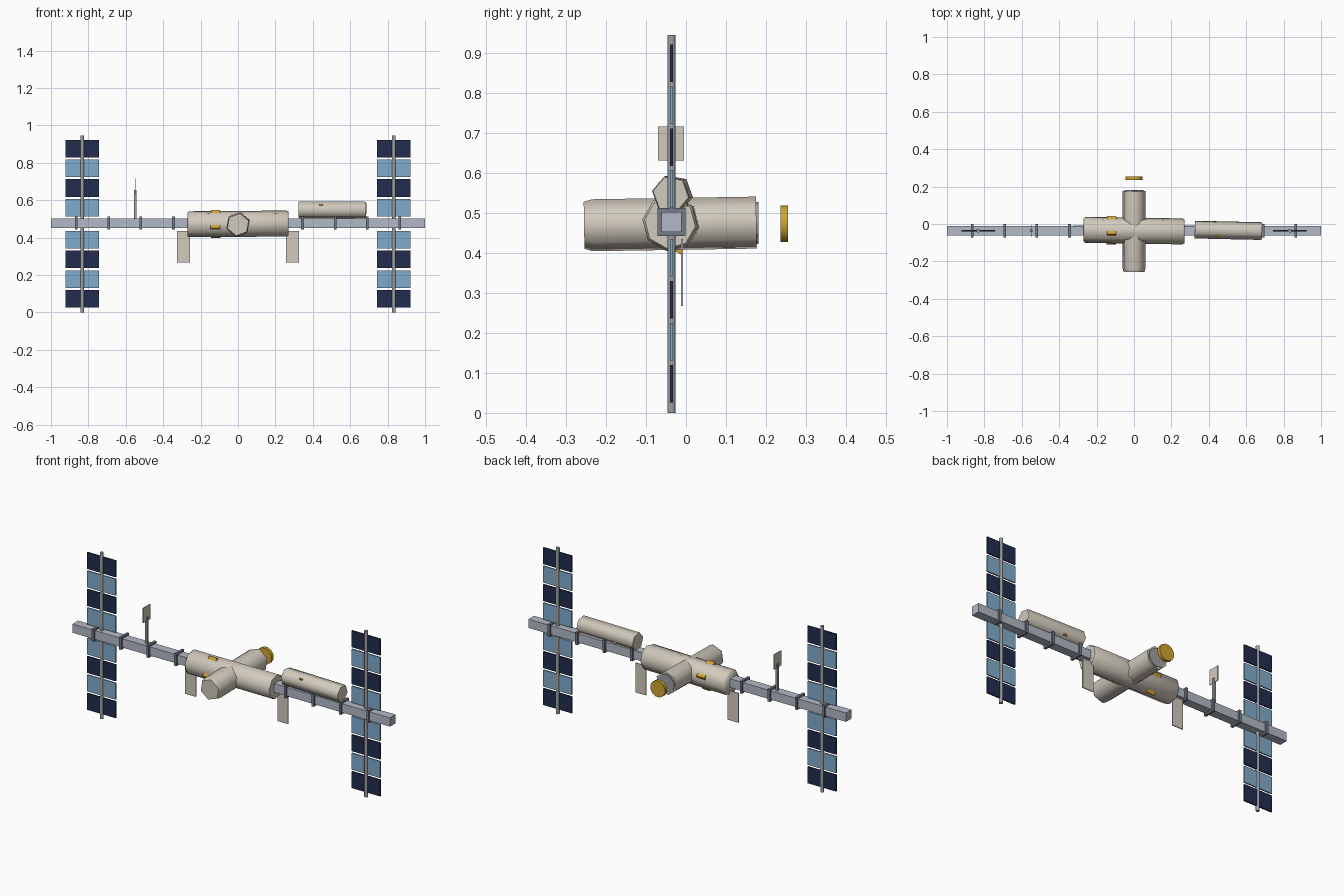
import bpy, math
from mathutils import Vector

if "Cube" in bpy.data.objects:
    bpy.data.objects.remove(bpy.data.objects["Cube"])


def mat(name, r, g, b):
    m = bpy.data.materials.new(name)
    m.diffuse_color = (r, g, b, 1)
    m.use_nodes = True
    m.node_tree.nodes["Principled BSDF"].inputs["Base Color"].default_value = m.diffuse_color
    return m


HULL = mat("warm_white_hull", 0.64, 0.59, 0.51)
TRUSS = mat("blue_grey_truss", 0.45, 0.49, 0.57)
RING = mat("dark_grey_frame", 0.18, 0.20, 0.24)
MAST = mat("mid_grey_mast", 0.34, 0.35, 0.37)
NAVY = mat("navy_cells", 0.016, 0.025, 0.075)
BLUE = mat("light_blue_cells", 0.22, 0.41, 0.60)
GOLD = mat("gold_foil", 0.62, 0.37, 0.03)


def make(name, verts, faces, material, smooth=None):
    me = bpy.data.meshes.new(name)
    me.from_pydata(verts, [], faces)
    me.materials.append(material)
    ob = bpy.data.objects.new(name, me)
    bpy.context.collection.objects.link(ob)
    if smooth:
        bpy.ops.object.select_all(action='DESELECT')
        ob.select_set(True)
        bpy.context.view_layer.objects.active = ob
        bpy.ops.object.shade_smooth_by_angle(angle=math.radians(smooth))
    return ob


def box(name, x0, x1, y0, y1, z0, z1, material):
    v = [(x, y, z) for x in (x0, x1) for y in (y0, y1) for z in (z0, z1)]
    f = [(0, 1, 3, 2), (4, 6, 7, 5), (0, 4, 5, 1), (2, 3, 7, 6), (0, 2, 6, 4), (1, 5, 7, 3)]
    return make(name, v, f, material)


def tube(name, p0, p1, profile, sides, rot, material, smooth=None):
    """Closed prism along p0-p1; profile is a list of (fraction, radius)."""
    p0, p1 = Vector(p0), Vector(p1)
    d = (p1 - p0).normalized()
    up = Vector((1, 0, 0)) if abs(d.z) > 0.9 else Vector((0, 0, 1))
    side = d.cross(up).normalized()
    up = side.cross(d)
    verts, faces = [], []
    for t, r in profile:
        for k in range(sides):
            a = math.radians(rot) + 2 * math.pi * k / sides
            verts.append(p0.lerp(p1, t) + up * (r * math.cos(a)) + side * (r * math.sin(a)))
    for j in range(len(profile) - 1):
        for k in range(sides):
            n = (k + 1) % sides
            faces.append((j * sides + k, (j + 1) * sides + k, (j + 1) * sides + n, j * sides + n))
    last = (len(profile) - 1) * sides
    faces.append(tuple(range(sides)))
    faces.append(tuple(last + k for k in reversed(range(sides))))
    ob = make(name, verts, faces, material, None)
    # consistent outward normals
    import bmesh
    bm = bmesh.new()
    bm.from_mesh(ob.data)
    bmesh.ops.recalc_face_normals(bm, faces=bm.faces)
    bm.to_mesh(ob.data)
    bm.free()
    if smooth:
        bpy.ops.object.select_all(action='DESELECT')
        ob.select_set(True)
        bpy.context.view_layer.objects.active = ob
        bpy.ops.object.shade_smooth_by_angle(angle=math.radians(smooth))
    return ob


CY, CZ = -0.036, 0.477   # truss centre line

# Truss beam with square collars
box("truss_beam", -1, 1, CY - 0.025, CY + 0.025, CZ - 0.025, CZ + 0.025, TRUSS)
for s in (-1, 1):
    for i, x in enumerate((0.345, 0.52, 0.692, 0.865)):
        x *= s
        box(f"truss_collar_{s}_{i}", x - 0.007, x + 0.007, CY - 0.035, CY + 0.035,
            CZ - 0.035, CZ + 0.035, RING)

# Solar wings: mast and alternating cells
for s in (-1, 1):
    mx = 0.833 * s
    tube(f"wing_mast_{s}", (mx, CY, 0), (mx, CY, 0.945), [(0, 0.0105), (1, 0.0105)], 8, 22.5, MAST, 50)
    for row in range(4):
        for v in (-1, 1):
            zc = 0.474 + v * (0.086 + 0.105 * row)
            for h in (-1, 1):
                xc = mx + h * 0.049
                box(f"solar_cell_{s}_{row}_{v}_{h}", xc - 0.041, xc + 0.041, CY - 0.004, CY + 0.004,
                    zc - 0.047, zc + 0.047, NAVY if row % 2 else BLUE)

# Pressurised modules
tube("main_module", (-0.27, -0.031, 0.471), (0.27, -0.040, 0.475),
     [(0, 0.062), (0.02, 0.070), (0.98, 0.070), (1, 0.064)], 8, 37.5, HULL, 60)
tube("cross_module", (0, -0.255, 0.469), (0, 0.176, 0.476),
     [(0, 0.060), (0.05, 0.066), (1, 0.066)], 6, 10, HULL, 65)
tube("upper_module", (0.325, -0.030, 0.548), (0.685, -0.038, 0.547),
     [(0, 0.048), (0.97, 0.048), (1, 0.045)], 6, 20, HULL, 65)

# Junction node whose corners show between the modules
bpy.ops.mesh.primitive_ico_sphere_add(subdivisions=1, radius=0.1, location=(0, CY, 0.474))
node = bpy.context.object
node.name = "junction_node"
node.scale = (1, 1, 0.62)
node.data.materials.append(HULL)

# Gold foil bands, partly sunk in the hulls
tube("main_foil_band", (-0.145, -0.033, 0.472), (-0.095, -0.034, 0.472),
     [(0, 0.078), (1, 0.078)], 4, 15, GOLD)
tube("upper_foil_band", (0.435, -0.032, 0.547), (0.455, -0.033, 0.547),
     [(0, 0.047), (1, 0.047)], 4, 50, GOLD)

# Rear docking port: grey seat and gold disc
tube("docking_seat", (0, 0.174, 0.475), (0, 0.181, 0.475), [(0, 0.052), (1, 0.052)], 12, 0, MAST)
tube("docking_disc", (0, 0.236, 0.473), (0, 0.255, 0.473), [(0, 0.047), (1, 0.047)], 12, 15, GOLD, 40)

# Radiator panels
for s in (-1, 1):
    x = 0.291 * s
    box(f"radiator_{s}", x - 0.034, x + 0.034, -0.013, -0.008, 0.267, 0.435, HULL)

# Antenna mast and thin dish plate
box("antenna_mast", -0.556, -0.542, CY - 0.007, CY + 0.007, 0.495, 0.655, MAST)
box("antenna_plate", -0.551, -0.547, -0.070, -0.005, 0.631, 0.716, HULL)
